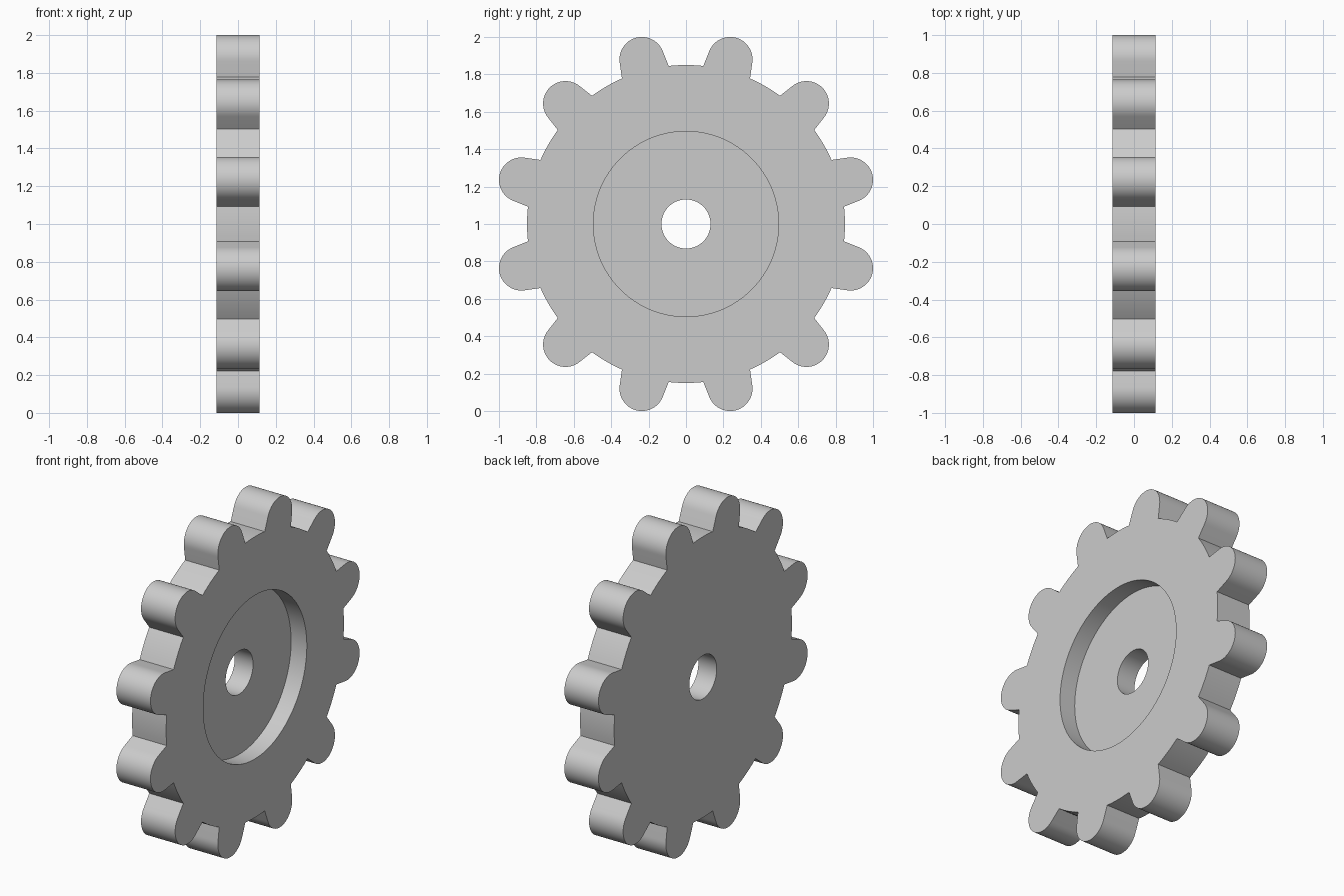
import bpy
import bmesh
from math import sin, cos, radians, hypot, atan2

cube = bpy.data.objects.get("Cube")
if cube:
    bpy.data.objects.remove(cube, do_unlink=True)

TEETH = 12
HALF_THICK = 0.114
RECESS_DEPTH = 0.105
ROOT_R, RECESS_R, HOLE_R = 0.85, 0.495, 0.131
TIP_CENTRE, TIP_R = 0.911, 0.12
TIP_HALF_ARC, ROOT_HALF_ANGLE = 84, 8.75
TIP_STEPS, ROOT_STEPS = 24, 6

grey = bpy.data.materials.new("plain grey")
grey.use_nodes = True
colour = (0.6, 0.6, 0.6, 1)
grey.diffuse_color = colour
grey.node_tree.nodes["Principled BSDF"].inputs["Base Color"].default_value = colour


def gear_outline():
    """Polar points (angle, radius) of rounded teeth joined by root arcs."""
    points = []
    for tooth in range(TEETH):
        axis = radians(360 / TEETH * (tooth + 0.5))
        # Rounded tip; the straight flanks run from its ends to the root
        for i in range(TIP_STEPS + 1):
            a = radians(TIP_HALF_ARC * (2 * i / TIP_STEPS - 1))
            u, v = TIP_CENTRE + TIP_R * cos(a), TIP_R * sin(a)
            points.append((axis + atan2(v, u), hypot(u, v)))
        # Root arc up to the next tooth
        span = 360 / TEETH - 2 * ROOT_HALF_ANGLE
        for i in range(ROOT_STEPS + 1):
            a = ROOT_HALF_ANGLE + span * i / ROOT_STEPS
            points.append((axis + radians(a), ROOT_R))
    return points


outline = gear_outline()
bm = bmesh.new()


def ring(x, radius=None):
    """Loop of vertices at depth x: a circle, or the toothed outline."""
    return [bm.verts.new((x, (radius or r) * sin(a), 1 + (radius or r) * cos(a)))
            for a, r in outline]


# Rings in order around the section: rim, plain face, bore, recess floor and wall
floor_x = HALF_THICK - RECESS_DEPTH
rings = [
    ring(HALF_THICK),
    ring(-HALF_THICK),
    ring(-HALF_THICK, HOLE_R),
    ring(floor_x, HOLE_R),
    ring(floor_x, RECESS_R),
    ring(HALF_THICK, RECESS_R),
]
count = len(outline)
for k, first in enumerate(rings):
    second = rings[(k + 1) % len(rings)]
    for i in range(count):
        j = (i + 1) % count
        bm.faces.new((first[i], first[j], second[j], second[i]))
bmesh.ops.recalc_face_normals(bm, faces=bm.faces)

mesh = bpy.data.meshes.new("gear_wheel")
bm.to_mesh(mesh)
bm.free()
mesh.materials.append(grey)
gear = bpy.data.objects.new("gear_wheel", mesh)
bpy.context.collection.objects.link(gear)

bpy.ops.object.select_all(action="DESELECT")
gear.select_set(True)
bpy.context.view_layer.objects.active = gear
bpy.ops.object.shade_smooth_by_angle(angle=radians(20))
